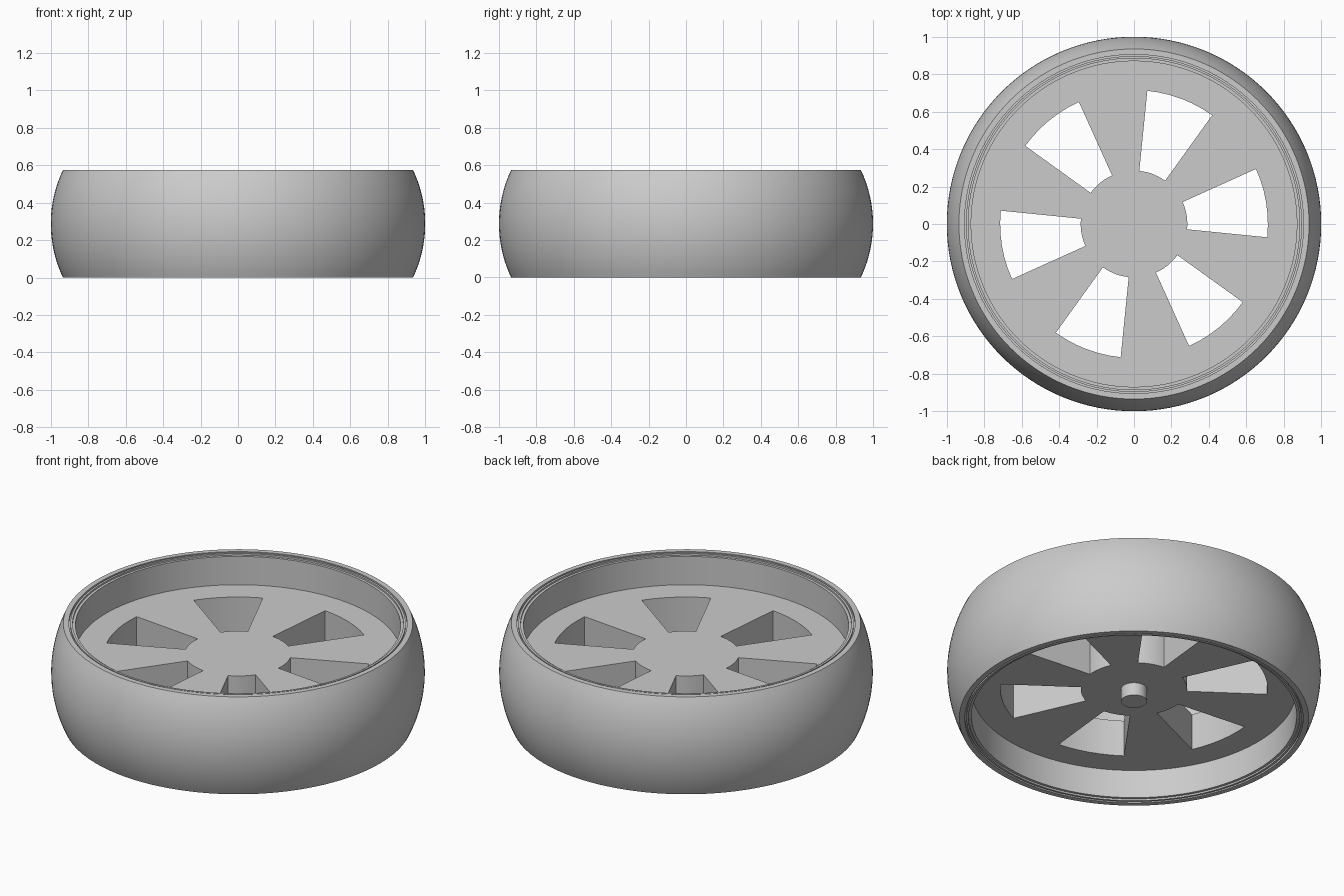
import bpy, bmesh, math

cube = bpy.data.objects.get("Cube")
if cube:
    bpy.data.objects.remove(cube, do_unlink=True)

WIDTH = 0.575
MID = WIDTH / 2
HALF_DISC = 0.108

grey = bpy.data.materials.new("light grey")
grey.use_nodes = True
grey.diffuse_color = (0.6, 0.6, 0.6, 1)
grey.node_tree.nodes["Principled BSDF"].inputs["Base Color"].default_value = grey.diffuse_color


def finish(name, bm, angle=30):
    bmesh.ops.recalc_face_normals(bm, faces=bm.faces)
    mesh = bpy.data.meshes.new(name)
    bm.to_mesh(mesh)
    bm.free()
    mesh.materials.append(grey)
    obj = bpy.data.objects.new(name, mesh)
    bpy.context.collection.objects.link(obj)
    bpy.ops.object.select_all(action="DESELECT")
    obj.select_set(True)
    bpy.context.view_layer.objects.active = obj
    bpy.ops.object.shade_smooth_by_angle(angle=math.radians(angle))
    return obj


def lathe(name, profile, steps=128):
    """Spin a closed (radius, z) profile about the z axis."""
    bm = bmesh.new()
    verts = [bm.verts.new((r, 0, z)) for r, z in profile]
    edges = [bm.edges.new((v, verts[i - 1])) for i, v in enumerate(verts)]
    bmesh.ops.spin(bm, geom=verts + edges, cent=(0, 0, 0), axis=(0, 0, 1),
                   angle=math.tau, steps=steps, use_merge=True)
    bmesh.ops.remove_doubles(bm, verts=bm.verts, dist=1e-5)
    return finish(name, bm)


def mirrored(upper):
    """Complete a profile from its upper half, given as (radius, height above middle)."""
    return [(r, MID + h) for r, h in upper] + [(r, MID - h) for r, h in reversed(upper)]


# Tyre: bulging tread with flat side walls
SAG, COUNT = 0.065, 10
arc_r = (MID ** 2 + SAG ** 2) / (2 * SAG)
tread = []
for i in range(2 * COUNT + 1):
    h = MID * (i / COUNT - 1)
    tread.append((1 - arc_r + math.sqrt(arc_r ** 2 - h ** 2), MID + h))
lathe("tyre", tread + [(0.905, WIDTH), (0.905, 0)])

# Rim: thin barrel with a stepped lip, set off from the tyre by a narrow groove
lathe("rim", mirrored([(0.87, 0), (0.87, MID - 0.012), (0.885, MID - 0.012),
                       (0.885, MID - 0.002), (0.897, MID - 0.002),
                       (0.897, MID - 0.015), (0.91, MID - 0.015), (0.91, 0)])[1:-1])

# Wheel disc: polar grid with six window openings left out
bm = bmesh.new()
STEPS, START = 72, math.radians(-5.7)
radii = [0.285, 0.715, 0.88]
rings = []
for r in radii:
    angles = [START + math.tau * i / STEPS for i in range(STEPS)]
    rings.append([bm.verts.new((r * math.cos(a), r * math.sin(a), MID - HALF_DISC)) for a in angles])
bm.faces.new(rings[0])
for k in range(2):
    for i in range(STEPS):
        if k == 0 and i % 12 < 6:
            continue
        j = (i + 1) % STEPS
        bm.faces.new((rings[k][i], rings[k + 1][i], rings[k + 1][j], rings[k][j]))
solid = bmesh.ops.extrude_face_region(bm, geom=bm.faces[:], use_keep_orig=True)
bmesh.ops.translate(bm, vec=(0, 0, 2 * HALF_DISC),
                    verts=[g for g in solid["geom"] if isinstance(g, bmesh.types.BMVert)])
finish("wheel_disc", bm)

# Axle pin on the underside
bm = bmesh.new()
bmesh.ops.create_cone(bm, cap_ends=True, segments=48, radius1=0.07, radius2=0.07, depth=0.1)
bmesh.ops.translate(bm, verts=bm.verts, vec=(0, 0, MID - HALF_DISC - 0.025))
finish("axle_pin", bm)
